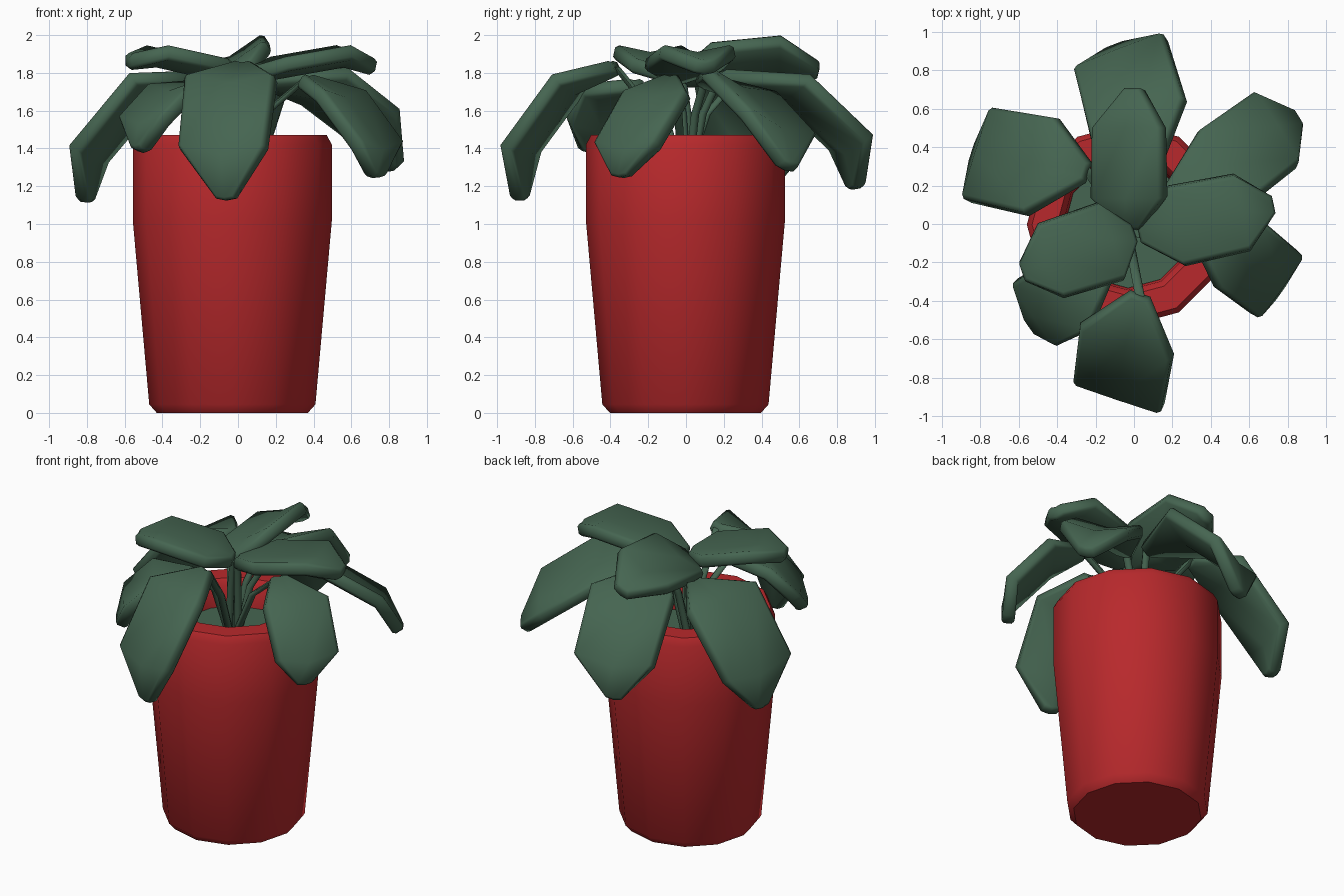
import bpy, bmesh, math
from mathutils import Vector as V

if "Cube" in bpy.data.objects:
    bpy.data.objects.remove(bpy.data.objects["Cube"])


def material(name, rgb):
    m = bpy.data.materials.new(name)
    m.diffuse_color = (*rgb, 1)
    m.use_nodes = True
    m.node_tree.nodes["Principled BSDF"].inputs["Base Color"].default_value = m.diffuse_color
    return m


RED = material("pot red", (0.48, 0.022, 0.025))
GREEN = material("leaf green", (0.06, 0.13, 0.082))
CENTRE = V((-0.03, -0.003, 0))


def finish(name, bm, mat, angle=40, mods=()):
    bmesh.ops.recalc_face_normals(bm, faces=bm.faces)
    me = bpy.data.meshes.new(name)
    bm.to_mesh(me)
    bm.free()
    me.materials.append(mat)
    ob = bpy.data.objects.new(name, me)
    bpy.context.collection.objects.link(ob)
    bpy.ops.object.select_all(action='DESELECT')
    bpy.context.view_layer.objects.active = ob
    ob.select_set(True)
    for kind, props in mods:
        m = ob.modifiers.new(kind.title(), kind)
        for k, v in props.items():
            setattr(m, k, v)
        bpy.ops.object.modifier_apply(modifier=m.name)
    bpy.ops.object.shade_smooth_by_angle(angle=math.radians(angle))
    return ob


def loft(name, rings, mat, angle):
    """Closed skin over rings of points."""
    bm = bmesh.new()
    rings = [[bm.verts.new(p) for p in ring] for ring in rings]
    n = len(rings[0])
    for a, b in zip(rings, rings[1:]):
        for i in range(n):
            j = (i + 1) % n
            bm.faces.new((a[i], a[j], b[j], b[i]))
    bm.faces.new(rings[0])
    bm.faces.new(rings[-1])
    return finish(name, bm, mat, angle)


def circle(centre, radius, sides):
    return [centre + V((radius * math.cos(a), radius * math.sin(a), 0))
            for a in (2 * math.pi * i / sides for i in range(sides))]


def lathe(name, profile, mat, sides=12):
    return loft(name, [circle(CENTRE + V((0, 0, z)), r, sides) for r, z in profile], mat, 46)


def leaf(name, root, shoulder, knee, tip, half=0.25, tilt=0, skew=0):
    """Bent six-sided blade along four midrib points; tilt lifts and skew advances its right side."""
    path = [V(p) for p in (root, shoulder, knee, tip)]
    d = path[3] - path[0]
    out = V((d.x, d.y, 0)).normalized()
    side = V((out.y, -out.x, 0)) * math.cos(math.radians(tilt)) + out * skew
    side.z = math.sin(math.radians(tilt))
    bm = bmesh.new()
    rows = []
    for p, w in zip(path, (0.05, half, half * 0.96, 0.05)):
        lift = V((0, 0, 0.1 * w))
        rows.append([bm.verts.new(p - side * w + lift), bm.verts.new(p - lift),
                     bm.verts.new(p + side * w + lift)])
    for a, b in zip(rows, rows[1:]):
        for i in range(2):
            bm.faces.new((a[i], a[i + 1], b[i + 1], b[i]))
    finish(name, bm, GREEN, 60, (
        ('SOLIDIFY', dict(thickness=0.08, offset=0, use_even_offset=True)),
        ('BEVEL', dict(width=0.016, segments=1, limit_method='ANGLE',
                       angle_limit=math.radians(65)))))
    # stem rising from the soil, then leaning out to the blade root
    base = CENTRE + out * 0.03 + V((0, 0, 1.26))
    bend = base.lerp(path[0], 0.4)
    bend.z = 1.58
    loft(name + "_stem", [circle(p, 0.025, 6) for p in (base, bend, path[0])], GREEN, 70)


# pot with thick rounded rim, and soil
lathe("pot", [(0.40, 0), (0.44, 0.045), (0.527, 1.02), (0.527, 1.42), (0.50, 1.47),
              (0.37, 1.47), (0.34, 1.43), (0.33, 1.27)], RED)
lathe("soil", [(0.33, 1.25), (0.33, 1.29)], GREEN)

# drooping outer leaves
leaf("front_leaf", (0.03, -.37, 1.83), (-.04, -.61, 1.74), (-.08, -.875, 1.38), (-.06, -.88, 1.13), 0.25, 0, -.15)
leaf("back_leaf", (0.05, .18, 1.78), (0.02, .55, 1.72), (-.07, .875, 1.41), (-.09, .90, 1.19), 0.26, 4, .18)
leaf("back_right_leaf", (.15, .10, 1.76), (.46, .29, 1.71), (.73, .49, 1.50), (.84, .54, 1.30), 0.24, 17)
leaf("front_right_leaf", (.35, -.07, 1.76), (.55, -.16, 1.66), (.74, -.31, 1.40), (.73, -.34, 1.25), 0.21)
leaf("left_leaf", (-.24, .27, 1.77), (-.48, .30, 1.72), (-.79, .36, 1.35), (-.81, .36, 1.12), 0.26, -6, -.15)
leaf("front_left_leaf", (-.15, -.26, 1.73), (-.35, -.38, 1.69), (-.50, -.46, 1.53), (-.52, -.52, 1.39), 0.21)

# upper leaves
leaf("upper_back_leaf", (0, -.02, 1.77), (-.03, .14, 1.83), (-.03, .50, 1.87), (0, .70, 1.81), 0.21, 25)
leaf("upper_right_leaf", (.03, -.05, 1.78), (.22, -.01, 1.83), (.56, .06, 1.89), (.72, .10, 1.83), 0.21)
leaf("upper_left_leaf", (0, -.05, 1.78), (-.12, -.09, 1.82), (-.43, -.19, 1.89), (-.58, -.25, 1.86), 0.21)
